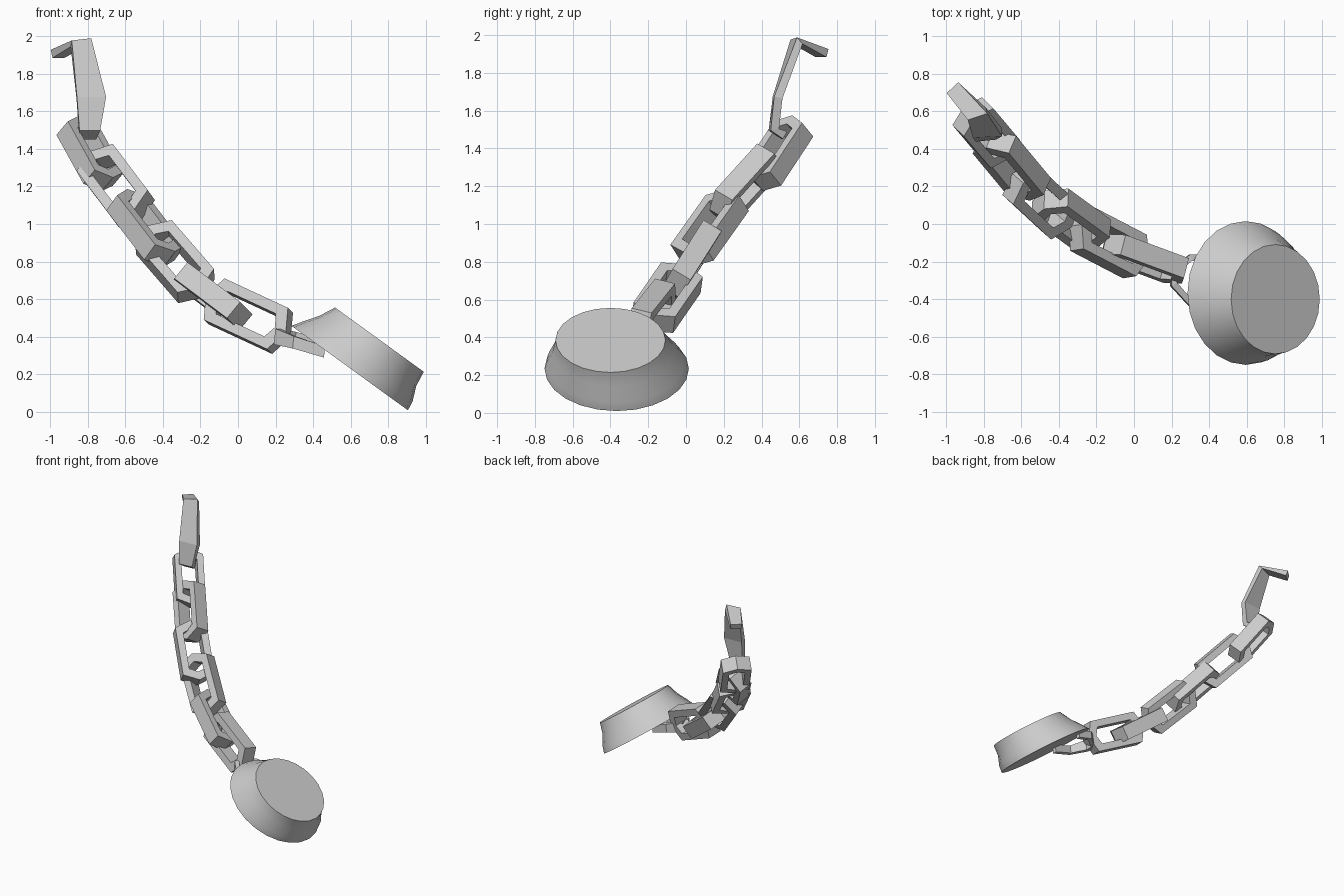
import bpy, bmesh, math
from mathutils import Vector as V

if "Cube" in bpy.data.objects:
    bpy.data.objects.remove(bpy.data.objects["Cube"])


def make(name, verts, faces, smooth=False):
    me = bpy.data.meshes.new(name)
    me.from_pydata([tuple(v) for v in verts], [], faces)
    bm = bmesh.new()
    bm.from_mesh(me)
    bmesh.ops.recalc_face_normals(bm, faces=bm.faces)
    bm.to_mesh(me)
    bm.free()
    ob = bpy.data.objects.new(name, me)
    bpy.context.collection.objects.link(ob)
    if smooth:
        bpy.context.view_layer.objects.active = ob
        ob.select_set(True)
        bpy.ops.object.shade_smooth_by_angle(angle=math.radians(35))
        ob.select_set(False)
    return ob


def loft(name, rings, closed=False, smooth=False):
    """Skin equal-sized rings; cap the ends unless closed."""
    n, k = len(rings[0]), len(rings)
    verts = [p for r in rings for p in r]
    faces = []
    for i in range(k if closed else k - 1):
        a, b = i * n, (i + 1) % k * n
        faces += [(a + j, a + (j + 1) % n, b + (j + 1) % n, b + j) for j in range(n)]
    if not closed:
        faces += [tuple(range(n)), tuple(range((k - 1) * n, k * n))]
    return make(name, verts, faces, smooth)


def link(name, centre, along, across, size=1.0):
    """Six-sided elongated chain link cut from a flat band."""
    c, d = V(centre), V(along).normalized()
    w = V(across)
    w = (w - d * w.dot(d)).normalized()
    n = d.cross(w) * 0.056
    outer = [(.24, 0), (.19, .12), (-.19, .12), (-.24, 0), (-.19, -.12), (.19, -.12)]
    inner = [(.175, 0), (.145, .066), (-.145, .066), (-.175, 0), (-.145, -.066), (.145, -.066)]
    rings = []
    for (a, b), (e, f) in zip(outer, inner):
        o = c + (d * a + w * b) * size
        i = c + (d * e + w * f) * size
        rings.append([o - n, o + n, i + n, i - n])
    loft(name, rings, closed=True)


def strip(name, stations, thick):
    """Flat bar along a path; each station is (point, width direction, width)."""
    pts = [V(s[0]) for s in stations]
    rings = []
    for i, (_, wd, width) in enumerate(stations):
        t = pts[min(i + 1, len(pts) - 1)] - pts[max(i - 1, 0)]
        w = V(wd).normalized()
        h = t.cross(w).normalized() * thick / 2
        w = w * width / 2
        p = pts[i]
        rings.append([p - w - h, p + w - h, p + w + h, p - w + h])
    loft(name, rings)


# Chain links, alternating in orientation
for i, args in enumerate([
    ((-.785, .485, 1.375), (.42, -.50, -.76), (.68, .70, 0), .9),
    ((-.65, .31, 1.205), (.49, -.59, -.65), (.78, .02, .60), 1),
    ((-.49, .125, .98), (.53, -.49, -.69), (.66, .75, 0), 1),
    ((-.335, .025, .80), (.59, -.43, -.68), (.78, .28, .52), 1),
    ((-.135, -.10, .61), (.74, -.385, -.557), (.23, .90, -.31), 1),
    ((.055, -.185, .51), (.84, -.31, -.39), (.45, .10, .89), 1.03),
]):
    link(f"chain_link_{i + 1}", *args)

# Hook at the top of the chain
strip("hook", [
    ((-.96, .72, 1.905), (.73, .68, 0), .085),
    ((-.835, .585, 1.965), (.9, .3, .1), .11),
    ((-.78, .485, 1.67), (1, .05, 0), .155),
    ((-.79, .465, 1.50), (1, .1, 0), .11),
    ((-.80, .52, 1.47), (1, .1, 0), .09),
], .045)

# Bail joining the last link to the weight
strip("bail", [
    ((.42, -.18, .36), (.1, 0, 1), .06),
    ((.30, -.18, .395), (.1, 0, 1), .065),
    ((.21, -.25, .40), (.1, 0, 1), .085),
    ((.21, -.32, .40), (.1, 0, 1), .085),
    ((.30, -.42, .37), (.1, 0, 1), .065),
    ((.46, -.42, .32), (.1, 0, 1), .06),
], .035)

# Tilted, slightly flared weight
u, v = V((.81, 0, -.587)), V((0, 1, 0))
rings = []
for centre, r in [((.594, -.367, .234), .382), ((.635, -.375, .268), .362),
                  ((.69, -.387, .325), .318), ((.752, -.40, .385), .291)]:
    rings.append([V(centre) + (u * math.cos(a) + v * math.sin(a)) * r
                  for a in (math.tau * j / 24 for j in range(24))])
loft("weight", rings, smooth=True)
